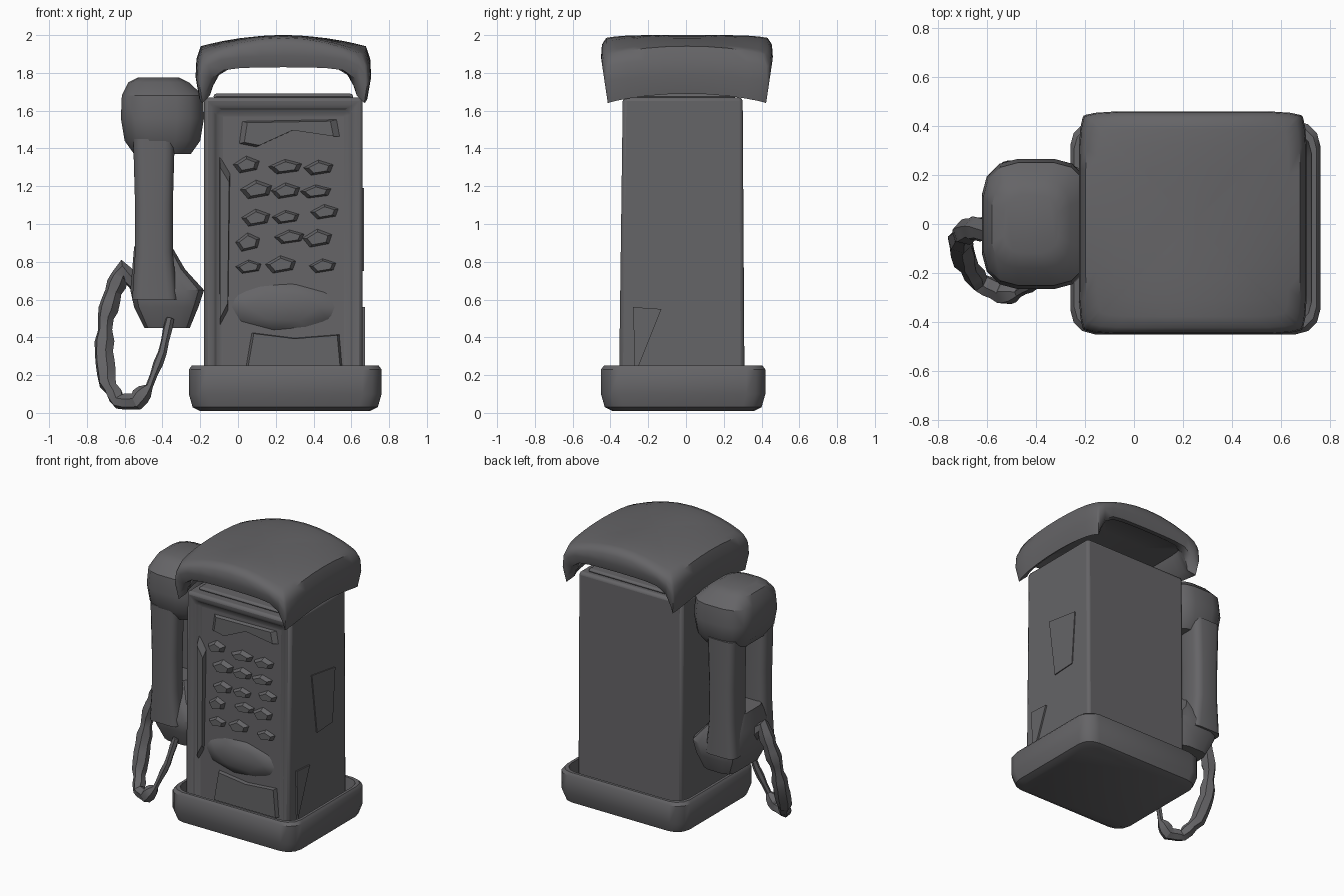
import bpy, bmesh, math, random
from mathutils import Vector

random.seed(4)
if "Cube" in bpy.data.objects:
    bpy.data.objects.remove(bpy.data.objects["Cube"], do_unlink=True)

gray = bpy.data.materials.new("charcoal_gray")
gray.use_nodes = True
gray.diffuse_color = (0.13, 0.128, 0.135, 1)
gray.node_tree.nodes["Principled BSDF"].inputs["Base Color"].default_value = gray.diffuse_color


def finish(bm, name, angle=35, bevel=0, segments=2):
    bmesh.ops.recalc_face_normals(bm, faces=bm.faces)
    mesh = bpy.data.meshes.new(name)
    bm.to_mesh(mesh)
    bm.free()
    mesh.materials.append(gray)
    ob = bpy.data.objects.new(name, mesh)
    bpy.context.collection.objects.link(ob)
    if bevel:
        mod = ob.modifiers.new("soft_edges", 'BEVEL')
        mod.width, mod.segments = bevel, segments
    bpy.ops.object.select_all(action='DESELECT')
    ob.select_set(True)
    bpy.context.view_layer.objects.active = ob
    bpy.ops.object.shade_smooth_by_angle(angle=math.radians(angle))
    return ob


def new_box(lo, hi):
    bm = bmesh.new()
    bmesh.ops.create_cube(bm, size=1)
    for v in bm.verts:
        v.co = Vector([(a + b) / 2 + c * (b - a) for a, b, c in zip(lo, hi, v.co)])
    return bm


def skin_rings(rings):
    """Join equal-length rings of points into a closed surface."""
    bm = bmesh.new()
    loops = [[bm.verts.new(p) for p in ring] for ring in rings]
    n = len(loops[0])
    for a, b in zip(loops, loops[1:]):
        for i in range(n):
            j = (i + 1) % n
            bm.faces.new((a[i], a[j], b[j], b[i]))
    bm.faces.new(loops[0][::-1])
    bm.faces.new(loops[-1])
    return bm


def rounded_ring(cx, cy, hx, hy, z, r, steps=3):
    pts = []
    for k, (sx, sy) in enumerate(((1, 1), (-1, 1), (-1, -1), (1, -1))):
        for i in range(steps + 1):
            a = (k + i / steps) * math.pi / 2
            pts.append((cx + sx * (hx - r) + r * math.cos(a),
                        cy + sy * (hy - r) + r * math.sin(a), z))
    return pts


# Base tray with a raised rim around the cabinet
tray = [(0.06, 0.01), (0.02, 0.03), (0.0, 0.1), (0.0, 0.23), (0.015, 0.25), (0.035, 0.25), (0.06, 0.12)]
finish(skin_rings([rounded_ring(0.25, -0.015, 0.51 - d, 0.435 - d, z, 0.1) for d, z in tray]),
       "base_tray", 40)

# Cabinet with a slight taper and a framed, sunken front
bm = new_box((-0.18, -0.355, 0.1), (0.66, 0.31, 1.67))
for v in bm.verts:
    if v.co.z > 1:
        v.co.y += 0.02 if v.co.y < 0 else -0.01
front = min(bm.faces, key=lambda f: f.calc_center_median().y)
bmesh.ops.inset_region(bm, faces=[front], thickness=0.04, use_even_offset=True)
bmesh.ops.inset_region(bm, faces=[front], thickness=0.04, depth=-0.035, use_even_offset=True)
finish(bm, "cabinet", 35, 0.02)

# Narrow cap on top of the cabinet
finish(new_box((-0.13, -0.27, 1.66), (0.61, 0.26, 1.69)), "cabinet_cap", 35, 0.015)


# Domed canopy with flaps hanging at both sides and open arches front and back
def square_points(n=12):
    side = [-math.cos(math.pi * i / n) for i in range(n)]
    return ([(t, -1) for t in side] + [(1, t) for t in side]
            + [(-t, 1) for t in side] + [(-1, -t) for t in side])


def canopy_ring(scale, height):
    ring = []
    for u, v in square_points():
        round_off = 1 - 0.04 * (u * v) ** 8
        x, y = u * scale * round_off, v * scale * round_off
        ring.append((0.24 + 0.46 * x, 0.005 + 0.45 * y, height(u, v, x, y)))
    return ring


def top_height(u, v, x, y):
    return 2.0 - 0.065 * x * x - 0.02 * y ** 6 - 0.05 * x * x * y * y


def drop(u, v):
    return abs(u) ** 9 * (0.125 + 0.05 * v * v)


rings = [canopy_ring(s, top_height) for s in (0.03, 0.25, 0.5, 0.7, 0.85, 0.95)]
rings.append(canopy_ring(1.0, lambda u, v, x, y: 1.95 - 0.05 * u * u - 0.2 * drop(u, v) - 0.03 * u * u * v * v))
rings.append(canopy_ring(1.01, lambda u, v, x, y: 1.89 - 0.03 * u * u - 0.6 * drop(u, v)))
rings.append(canopy_ring(0.97, lambda u, v, x, y: 1.83 - 0.015 * u * u - drop(u, v)))
rings.append(canopy_ring(0.88, lambda u, v, x, y: 1.835 - 0.015 * u * u - 0.8 * drop(u, v)))
rings += [canopy_ring(s, lambda u, v, x, y: 1.87 - 0.05 * x * x) for s in (0.78, 0.4, 0.03)]
finish(skin_rings(rings), "canopy", 50)


# Faceted front details: a hood, key rows, a cradle bulge and a lower plate
def plate(name, outline, y_back, y_front, inset=0.2):
    cx = sum(p[0] for p in outline) / len(outline)
    cz = sum(p[1] for p in outline) / len(outline)
    top = [(x + (cx - x) * inset, y_front, z + (cz - z) * inset) for x, z in outline]
    return finish(skin_rings([[(x, y_back, z) for x, z in outline], top]), name, 30)


plate("hood", [(0.0, 1.55), (0.55, 1.56), (0.57, 1.46), (0.3, 1.5), (0.08, 1.4), (-0.02, 1.42)], -0.28, -0.325)
plate("lower_plate", [(0.02, 0.2), (0.57, 0.2), (0.55, 0.42), (0.3, 0.4), (0.06, 0.43)], -0.28, -0.345, 0.1)
plate("left_trim", [(-0.1, 0.4), (-0.05, 0.5), (-0.04, 1.3), (-0.1, 1.4)], -0.28, -0.34)

bm = bmesh.new()
bmesh.ops.create_icosphere(bm, subdivisions=2, radius=1)
for v in bm.verts:
    v.co = (0.24 + 0.32 * v.co.x, -0.285 + 0.065 * v.co.y, 0.56 + 0.14 * v.co.z)
finish(bm, "cradle_bulge", 25)

for row in range(5):
    for col in range(3):
        x = 0.07 + 0.18 * col + random.uniform(-0.03, 0.03)
        z = 0.79 + 0.13 * row + random.uniform(-0.02, 0.02)
        w, h = random.uniform(0.07, 0.1), random.uniform(0.04, 0.06)
        plate("key", [(x - w, z), (x - w / 2, z - h), (x + w * 0.8, z - h * 0.6),
                      (x + w, z + h * 0.4), (x, z + h)], -0.29, -0.34, 0.4)

# Side hatch and foot gusset
bm = skin_rings([[(x, y, z) for y, z in ((-0.04, 0.75), (0.14, 0.76), (0.17, 1.15), (-0.1, 1.19))]
                 for x in (0.64, 0.667)])
finish(bm, "side_hatch")
bm = skin_rings([[(x, -0.27, 0.2), (x, -0.13, 0.55), (x, -0.28, 0.56)] for x in (0.64, 0.672)])
finish(bm, "side_gusset")

# Handset: earpiece, twin grips and mouthpiece
ear = [(0.11, 1.775, 0.12), (0.16, 1.75, 0.18), (0.215, 1.68, 0.25),
       (0.22, 1.56, 0.265), (0.2, 1.44, 0.25), (0.15, 1.37, 0.2)]
finish(skin_rings([rounded_ring(-0.4 - (0.02 if z > 1.7 else 0), 0, hx, hy, z, hx * 0.65)
                   for hx, z, hy in ear]), "earpiece", 30)
mouth = [(-0.45, 0.1, 0.13, 0.88), (-0.42, 0.14, 0.2, 0.76), (-0.375, 0.195, 0.24, 0.65),
         (-0.38, 0.17, 0.23, 0.56), (-0.375, 0.12, 0.19, 0.45)]
finish(skin_rings([rounded_ring(cx, 0.01, hx, hy, z, hx * 0.5, 2) for cx, hx, hy, z in mouth]),
       "mouthpiece", 30)
for name, y, hy in (("front_grip", -0.18, 0.07), ("rear_grip", 0.16, 0.1)):
    grip = [(-0.44, 0.12, 0.6), (-0.445, 0.1, 0.85), (-0.445, 0.1, 1.1), (-0.445, 0.11, 1.45)]
    finish(skin_rings([rounded_ring(cx, y, hx, hy, z, 0.05) for cx, hx, z in grip]), name, 40)


# Cord: a lumpy loop hanging from the mouthpiece
path = [(-0.36, -0.2, 0.5), (-0.4, -0.24, 0.32), (-0.47, -0.28, 0.14), (-0.54, -0.28, 0.06),
        (-0.63, -0.24, 0.06), (-0.69, -0.15, 0.16), (-0.71, -0.08, 0.32), (-0.7, -0.04, 0.5),
        (-0.66, -0.02, 0.64), (-0.61, -0.02, 0.76), (-0.52, -0.02, 0.66)]
path = [Vector(p) for p in path]
points = [a.lerp(b, t / 3) for a, b in zip(path, path[1:]) for t in range(3)] + [path[-1]]
rings = []
for i, p in enumerate(points):
    tangent = (points[min(i + 1, len(points) - 1)] - points[max(i - 1, 0)]).normalized()
    side = tangent.cross(Vector((0.3, 1, 0.2))).normalized()
    other = tangent.cross(side)
    radius = (0.024 if i < 7 else 0.048) * random.uniform(0.8, 1.15)
    rings.append([p + radius * (side * math.cos(a) + other * math.sin(a))
                  for a in (k * math.tau / 6 for k in range(6))])
finish(skin_rings(rings), "cord", 25)
